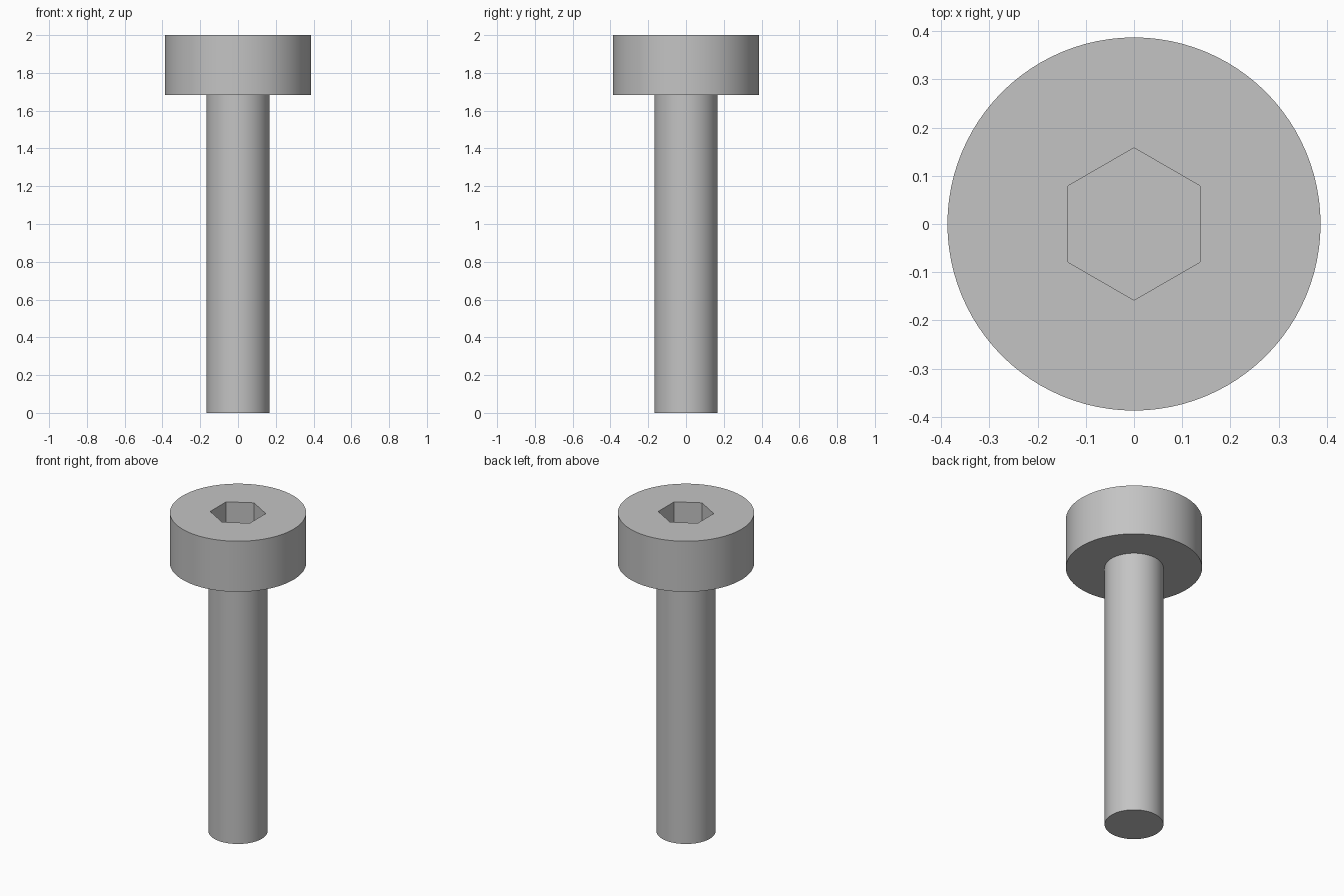
import bpy, bmesh, math

cube = bpy.data.objects.get("Cube")
if cube:
    bpy.data.objects.remove(cube, do_unlink=True)

HEAD_R, SHAFT_R, SOCKET_R = 0.387, 0.167, 0.158
HEAD_Z, TOP_Z, SOCKET_DEPTH = 1.683, 2.0, 0.18
SIDES = 96

steel = bpy.data.materials.new("grey steel")
steel.use_nodes = True
color = (0.55, 0.55, 0.55, 1)
steel.diffuse_color = color
steel.node_tree.nodes["Principled BSDF"].inputs["Base Color"].default_value = color

bm = bmesh.new()


def ring(radius, z, sides=SIDES):
    """A closed ring of vertices, first one at the back (+y)."""
    step = 2 * math.pi / sides
    return [bm.verts.new((-radius * math.sin(i * step), radius * math.cos(i * step), z))
            for i in range(sides)]


def join(a, b):
    """Side faces between two rings."""
    n = len(a)
    for i in range(n):
        j = (i + 1) % n
        bm.faces.new((a[i], a[j], b[j], b[i]))


def loop_edges(verts):
    return [bm.edges.get((verts[i - 1], verts[i])) for i in range(len(verts))]


# Shaft, underside of the head and head wall
rings = [ring(SHAFT_R, 0), ring(SHAFT_R, HEAD_Z), ring(HEAD_R, HEAD_Z), ring(HEAD_R, TOP_Z)]
for lower, upper in zip(rings, rings[1:]):
    join(lower, upper)
bm.faces.new(rings[0][::-1])

# Hexagonal socket walls and floor
rim = ring(SOCKET_R, TOP_Z, 6)
floor = ring(SOCKET_R, TOP_Z - SOCKET_DEPTH, 6)
join(rim, floor)
bm.faces.new(floor)

# Flat top of the head around the socket
bmesh.ops.triangle_fill(bm, use_beauty=True, normal=(0, 0, 1),
                        edges=loop_edges(rings[-1]) + loop_edges(rim))
bmesh.ops.recalc_face_normals(bm, faces=bm.faces[:])

mesh = bpy.data.meshes.new("socket_head_bolt")
bm.to_mesh(mesh)
bm.free()
mesh.materials.append(steel)
bolt = bpy.data.objects.new("socket_head_bolt", mesh)
bpy.context.collection.objects.link(bolt)

# Round sides smooth, rims and socket sharp
bpy.ops.object.select_all(action='DESELECT')
bolt.select_set(True)
bpy.context.view_layer.objects.active = bolt
bpy.ops.object.shade_smooth_by_angle(angle=math.radians(30))
